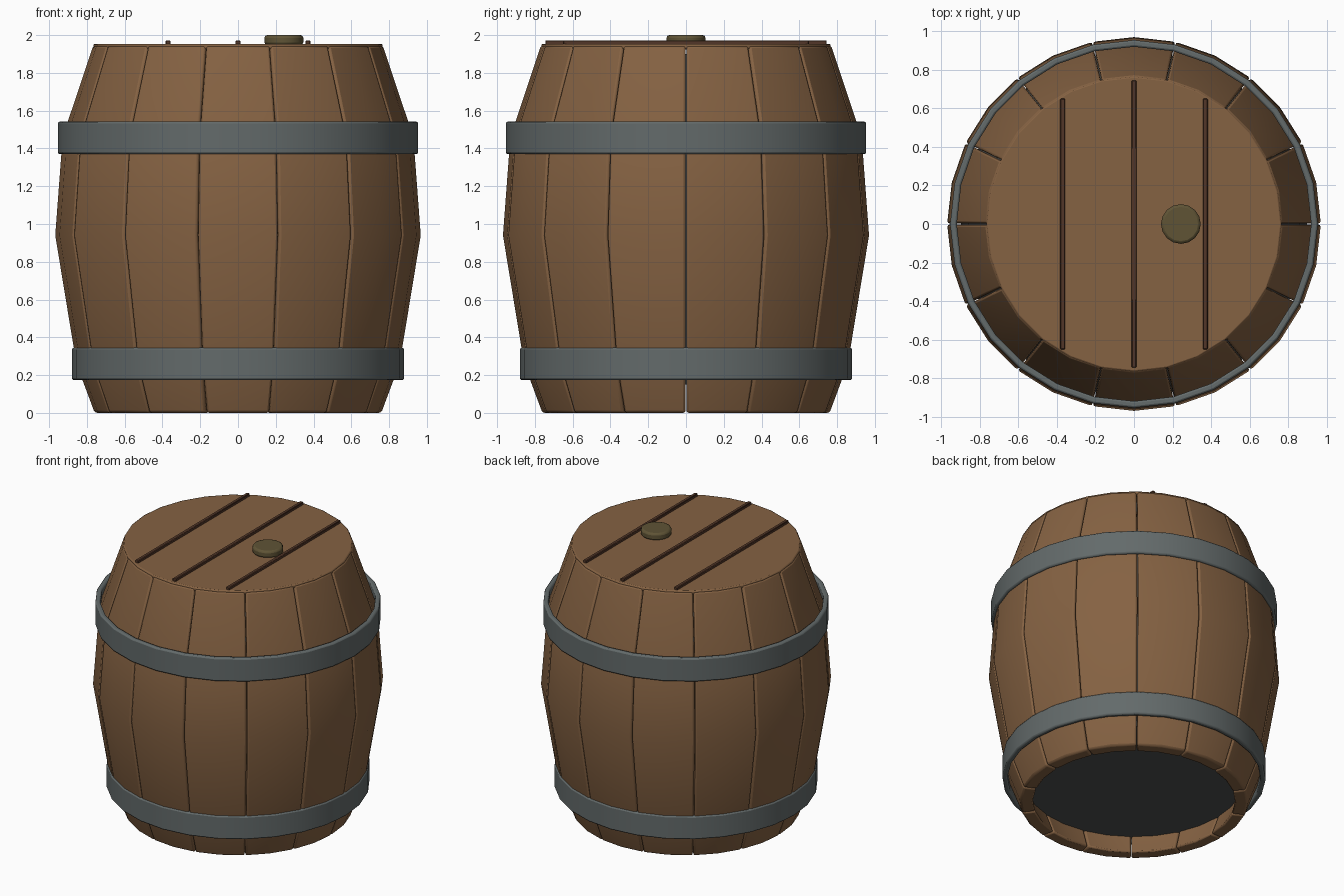
import bpy, bmesh, math

if "Cube" in bpy.data.objects:
    bpy.data.objects.remove(bpy.data.objects["Cube"])

STAVES = 14
# stave outer profile: (radius, height)
PROFILE = [(0.76, 0.0), (0.857, 0.26), (0.969, 0.94), (0.93, 1.46), (0.768, 1.945)]
THICK = 0.09


def material(name, rgb):
    m = bpy.data.materials.new(name)
    m.diffuse_color = (*rgb, 1)
    m.use_nodes = True
    m.node_tree.nodes["Principled BSDF"].inputs["Base Color"].default_value = m.diffuse_color
    return m


WOOD = material("wood", (0.235, 0.122, 0.055))
DARK_WOOD = material("dark_wood", (0.085, 0.037, 0.021))
IRON = material("iron", (0.125, 0.145, 0.145))
DARK = material("dark_inside", (0.075, 0.082, 0.082))
BUNG = material("bung_wood", (0.115, 0.088, 0.036))


def finish(bm, name, mat, bevel=0.0, segments=2):
    bmesh.ops.recalc_face_normals(bm, faces=bm.faces)
    me = bpy.data.meshes.new(name)
    bm.to_mesh(me)
    bm.free()
    ob = bpy.data.objects.new(name, me)
    bpy.context.collection.objects.link(ob)
    me.materials.append(mat)
    if bevel:
        b = ob.modifiers.new("bevel", 'BEVEL')
        b.width = bevel
        b.segments = segments
        b.limit_method = 'ANGLE'
        b.angle_limit = math.radians(40)
    bpy.ops.object.select_all(action='DESELECT')
    ob.select_set(True)
    bpy.context.view_layer.objects.active = ob
    bpy.ops.object.shade_smooth_by_angle(angle=math.radians(35))
    return ob


def lathe(name, profile, sides, mat, bevel=0.0, closed=False):
    """Turn a (radius, z) profile around z; open profiles get end caps."""
    bm = bmesh.new()
    rings = [[bm.verts.new((r * math.cos(a), r * math.sin(a), z))
              for a in (math.tau * i / sides for i in range(sides))]
             for r, z in profile]
    pairs = list(zip(rings, rings[1:]))
    if closed:
        pairs.append((rings[-1], rings[0]))
    else:
        bm.faces.new(rings[0])
        bm.faces.new(rings[-1])
    for lo, hi in pairs:
        for i in range(sides):
            j = (i + 1) % sides
            bm.faces.new((lo[i], lo[j], hi[j], hi[i]))
    return finish(bm, name, mat, bevel)


def stave(index):
    bm = bmesh.new()
    mid = math.tau * (index + 0.5) / STAVES
    steps = 2
    loops = []
    for r, z in PROFILE:
        half = math.pi / STAVES - 0.002 / r
        angles = [mid - half + 2 * half * k / steps for k in range(steps + 1)]
        section = [(r, a) for a in angles] + [(r - THICK, a) for a in reversed(angles)]
        loops.append([bm.verts.new((q * math.cos(a), q * math.sin(a), z)) for q, a in section])
    n = len(loops[0])
    for lo, hi in zip(loops, loops[1:]):
        for i in range(n):
            j = (i + 1) % n
            bm.faces.new((lo[i], lo[j], hi[j], hi[i]))
    for loop in (loops[0], loops[-1]):
        for k in range(steps):
            bm.faces.new((loop[k], loop[k + 1], loop[n - 2 - k], loop[n - 1 - k]))
    finish(bm, f"stave_{index + 1}", WOOD, 0.013)


def hoop(name, radius, z0, z1):
    inner = radius - 0.035
    lathe(name, [(inner, z0), (radius, z0), (radius, z1), (inner, z1)], 28, IRON, 0.01, True)


# curved staves around the barrel
for i in range(STAVES):
    stave(i)

# dark core behind the staves, seen from below
lathe("inner_core", [(0.745, 0.15), (0.785, 0.26), (0.897, 0.94), (0.858, 1.46), (0.71, 1.9)], 28, DARK)

# iron hoops
hoop("lower_hoop", 0.879, 0.174, 0.345)
hoop("upper_hoop", 0.954, 1.37, 1.542)

# lid on top
lathe("lid", [(0.766, 1.925), (0.766, 1.953)], 28, WOOD, 0.008)

# dark strips between the lid boards
for name, x, half in (("left", -0.37, 0.65), ("middle", 0, 0.745), ("right", 0.37, 0.65)):
    bm = bmesh.new()
    bmesh.ops.create_cube(bm, size=1)
    for v in bm.verts:
        v.co = (x + v.co.x * 0.026, v.co.y * 2 * half, 1.959 + v.co.z * 0.026)
    finish(bm, f"{name}_lid_strip", DARK_WOOD, 0.004, 1)

# round bung
plug = lathe("bung", [(0.103, 1.948), (0.103, 2.0)], 16, BUNG, 0.014)
plug.location.x = 0.243
